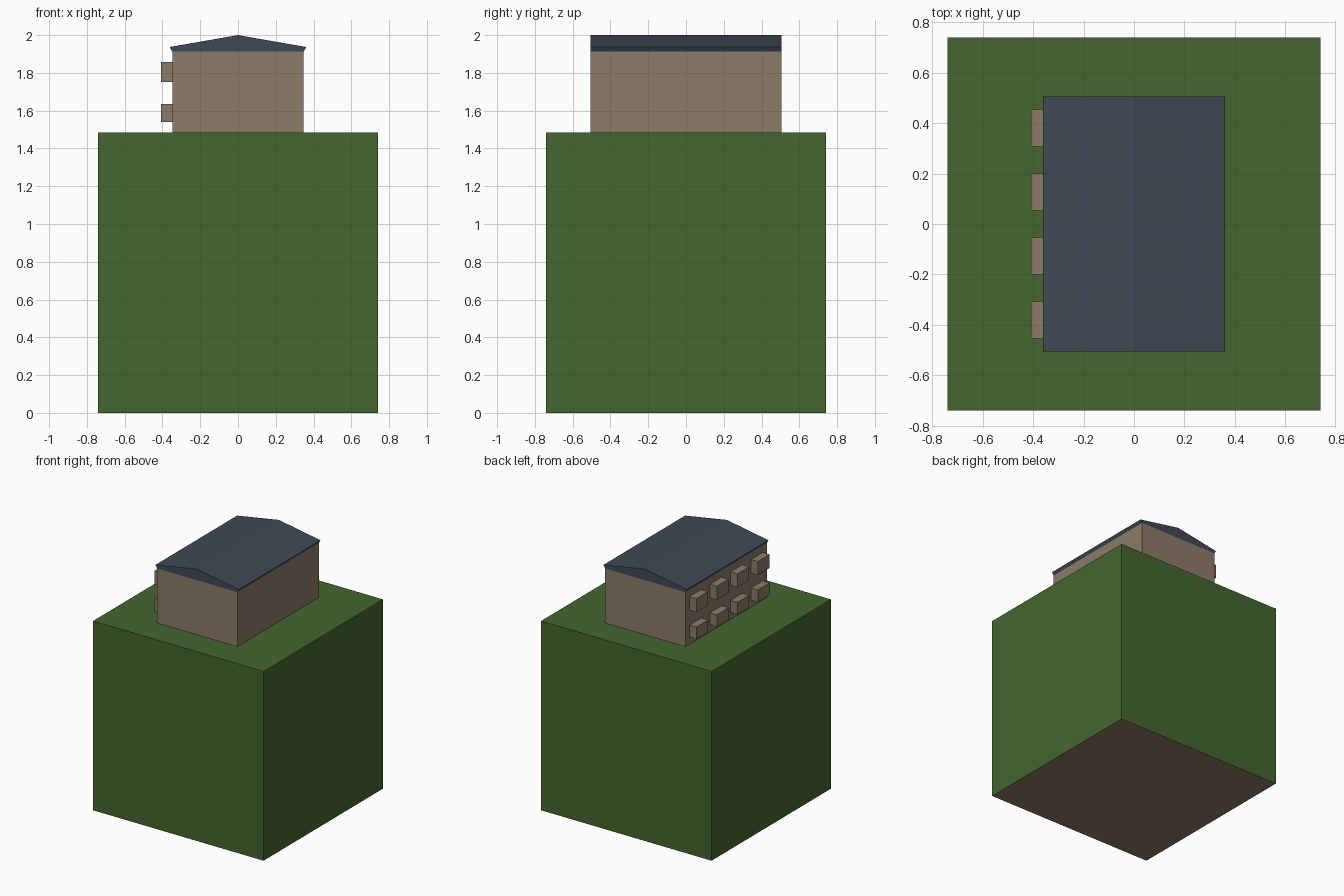
import bpy, bmesh
from mathutils import Matrix, Vector

if "Cube" in bpy.data.objects:
    bpy.data.objects.remove(bpy.data.objects["Cube"])

BASE_H = 1.485                     # top of the grass block
HALF = 0.74
WALL_X, WALL_Y, WALL_TOP = 0.348, 0.506, 1.913
DOOR_TOP = BASE_H + 0.2


def material(name, hex_code):
    def lin(c):
        c /= 255
        return c / 12.92 if c <= 0.04045 else ((c + 0.055) / 1.055) ** 2.4
    m = bpy.data.materials.new(name)
    m.diffuse_color = [lin(int(hex_code[i:i + 2], 16)) for i in (0, 2, 4)] + [1]
    m.use_nodes = True
    m.node_tree.nodes["Principled BSDF"].inputs["Base Color"].default_value = m.diffuse_color
    return m


grass = material("grass_green", "43672E")
tan = material("wall_tan", "8B7C68")
slate = material("roof_slate", "3F4A55")


def finish(bm, name, *mats):
    bmesh.ops.recalc_face_normals(bm, faces=bm.faces)
    me = bpy.data.meshes.new(name)
    bm.to_mesh(me)
    bm.free()
    for m in mats:
        me.materials.append(m)
    ob = bpy.data.objects.new(name, me)
    bpy.context.collection.objects.link(ob)
    return ob


def box(hx, hy, z0, z1):
    bm = bmesh.new()
    mat = Matrix.Translation((0, 0, (z0 + z1) / 2)) @ Matrix.Diagonal((2 * hx, 2 * hy, z1 - z0, 1))
    bmesh.ops.create_cube(bm, size=1, matrix=mat)
    return bm


# Grass block with a bare underside
bm = box(HALF, HALF, 0, BASE_H)
bm.normal_update()
for f in bm.faces:
    f.material_index = 1 if f.normal.z < -0.5 else 0
finish(bm, "grass_block", grass, tan)

# Walls: slice into a grid, then push window and door cells inward
columns = [(c - 0.0735, c + 0.0735) for c in (-0.381, -0.127, 0.127, 0.381)]
rows = [(1.54, 1.635), (1.752, 1.858)]
bm = box(WALL_X, WALL_Y, BASE_H, WALL_TOP)


def cut(co, no):
    bmesh.ops.bisect_plane(bm, geom=bm.verts[:] + bm.edges[:] + bm.faces[:],
                           plane_co=co, plane_no=no, dist=1e-5)


for y in [v for c in columns for v in c]:
    cut((0, y, 0), (0, 1, 0))
for z in [v for r in rows for v in r] + [DOOR_TOP]:
    cut((0, 0, z), (0, 0, 1))
bm.normal_update()


def inside(v, spans):
    return any(a < v < b for a, b in spans)


def is_door(c):
    return c.x > 0 and inside(c.y, columns[1:2]) and c.z < DOOR_TOP


def recess(faces, side, depth):
    geom = bmesh.ops.extrude_face_region(bm, geom=faces)["geom"]
    verts = [g for g in geom if isinstance(g, bmesh.types.BMVert)]
    bmesh.ops.translate(bm, verts=verts, vec=Vector((-side * depth, 0, 0)))


for side in (-1, 1):
    wall = [(f, f.calc_center_median()) for f in bm.faces if f.normal.x * side > 0.9]
    door = [f for f, c in wall if is_door(c)]
    windows = [f for f, c in wall
               if inside(c.y, columns) and inside(c.z, rows) and not is_door(c)]
    recess(windows, side, 0.06)
    if door:
        recess(door, side, 0.01)
finish(bm, "house_walls", tan)

# Low gable roof: one profile extruded along y
profile = [(-WALL_X, WALL_TOP), (WALL_X, WALL_TOP), (0.362, 1.937), (0, 2.0), (-0.362, 1.937)]
bm = bmesh.new()
end = bm.faces.new([bm.verts.new((x, -WALL_Y, z)) for x, z in profile])
geom = bmesh.ops.extrude_face_region(bm, geom=[end], use_keep_orig=True)["geom"]
bmesh.ops.translate(bm, verts=[g for g in geom if isinstance(g, bmesh.types.BMVert)],
                    vec=(0, 2 * WALL_Y, 0))
finish(bm, "roof", slate)
